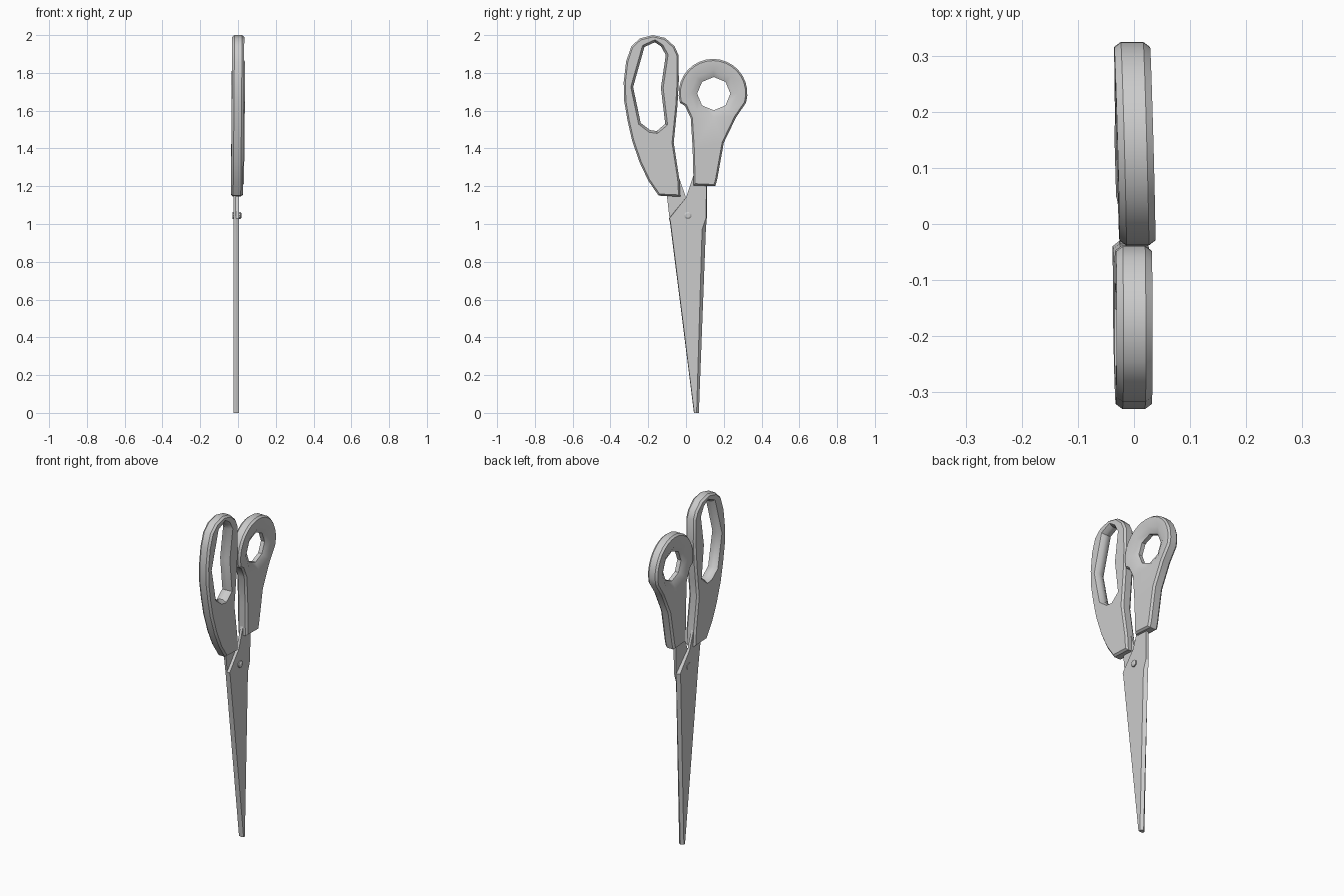
import bpy, bmesh, math
from mathutils import Vector

cube = bpy.data.objects.get("Cube")
if cube:
    bpy.data.objects.remove(cube, do_unlink=True)

grey = bpy.data.materials.new("plain grey")
grey.use_nodes = True
GREY = (0.6, 0.6, 0.6, 1)
grey.diffuse_color = GREY
grey.node_tree.nodes["Principled BSDF"].inputs["Base Color"].default_value = GREY


def finish(name, bm, angle=35):
    bmesh.ops.recalc_face_normals(bm, faces=bm.faces)
    mesh = bpy.data.meshes.new(name)
    bm.to_mesh(mesh)
    bm.free()
    mesh.materials.append(grey)
    obj = bpy.data.objects.new(name, mesh)
    bpy.context.collection.objects.link(obj)
    bpy.ops.object.select_all(action='DESELECT')
    obj.select_set(True)
    bpy.context.view_layer.objects.active = obj
    bpy.ops.object.shade_smooth_by_angle(angle=math.radians(angle))
    return obj


def arc(cy, cz, r, start, end, steps):
    angles = [math.radians(start + (end - start) * i / steps) for i in range(steps + 1)]
    return [(cy + r * math.cos(a), cz + r * math.sin(a)) for a in angles]


def grow(pts, d):
    """Mitred offset of a closed outline, outwards for positive d."""
    pts = [Vector(p) for p in pts]
    n = len(pts)
    area = sum(pts[i - 1].cross(pts[i]) for i in range(n))
    side = 1 if area > 0 else -1
    out = []
    for i in range(n):
        a = (pts[i] - pts[i - 1]).normalized()
        b = (pts[(i + 1) % n] - pts[i]).normalized()
        na, nb = Vector((a.y, -a.x)) * side, Vector((b.y, -b.x)) * side
        out.append(pts[i] + (na + nb) * d / max(1 + na.dot(nb), 0.5))
    return out


def loft(bm, sections):
    """Join (x, outline) sections by side walls and return the end loops."""
    rings = [[bm.verts.new((x, p[0], p[1])) for p in pts] for x, pts in sections]
    n = len(rings[0])
    for low, high in zip(rings, rings[1:]):
        for i in range(n):
            j = (i + 1) % n
            bm.faces.new((low[i], low[j], high[j], high[i]))
    return rings[0], rings[-1]


def handle(name, outline, hole, flare, lean, centre):
    """Flat grip with chamfered rim and a finger hole flaring to both sides."""
    half, chamfer = 0.032, 0.009
    bm = bmesh.new()
    inner = grow(outline, -chamfer)
    wide = grow(hole, flare)
    rims = loft(bm, [(-half, inner), (-half + 0.012, outline),
                     (half - 0.012, outline), (half, inner)])
    holes = loft(bm, [(-half, wide), (-0.012, hole), (0.012, hole), (half, wide)])
    for rim, gap, side in zip(rims, holes, (-1, 1)):
        edges = [bm.edges.get((ring[i - 1], ring[i]))
                 for ring in (rim, gap) for i in range(len(ring))]
        bmesh.ops.triangle_fill(bm, use_beauty=True, edges=edges, normal=(side, 0, 0))
    for v in bm.verts:
        v.co.x += lean * (v.co.y - centre) + 0.008 * (v.co.z - 1.85)
    return finish(name, bm)


def plate(name, x_inner, inner, x_outer, outer):
    """Steel blade whose outer face may be narrower than its inner face."""
    bm = bmesh.new()
    for ring in loft(bm, [(x_inner, inner), (x_outer, outer)]):
        bm.faces.new(ring)
    return finish(name, bm, 15)


# Long finger grip
large_outline = [
    (-0.03, 1.145), (-0.035, 1.235), (-0.065, 1.43), (-0.055, 1.53),
    (-0.045, 1.63), (-0.038, 1.76), (-0.04, 1.895), (-0.06, 1.94),
    (-0.11, 1.985), (-0.175, 2.0), (-0.245, 1.982), (-0.29, 1.94),
    (-0.317, 1.86), (-0.33, 1.75), (-0.327, 1.65), (-0.31, 1.55),
    (-0.285, 1.44), (-0.245, 1.325), (-0.2, 1.23), (-0.145, 1.15)]
large_hole = [
    (-0.165, 1.962), (-0.22, 1.937), (-0.28, 1.725), (-0.24, 1.535),
    (-0.19, 1.497), (-0.155, 1.492), (-0.11, 1.53), (-0.133, 1.72),
    (-0.107, 1.895), (-0.132, 1.94)]
handle("large_handle", large_outline, large_hole, 0.012, -0.003, -0.18)

# Round thumb grip
small_outline = arc(0.143, 1.692, 0.182, -16, 196, 18) + [
    (-0.005, 1.625), (0.025, 1.56), (0.035, 1.4), (0.04, 1.205),
    (0.155, 1.2), (0.165, 1.235), (0.2, 1.43), (0.265, 1.565)]
small_hole = arc(0.147, 1.69, 0.088, 0, 315, 7)
handle("small_handle", small_outline, small_hole, 0.035, -0.027, 0.24)

# Crossed blades with ground edges
thumb_blade = [
    (0.04, 1.26), (0.11, 1.26), (0.11, 1.03), (0.105, 0.97), (0.068, 0.0),
    (0.042, 0.0), (-0.085, 1.01), (-0.09, 1.03), (0.0, 1.14)]
thumb_face = [
    (0.04, 1.26), (0.11, 1.26), (0.105, 1.03), (0.085, 0.97), (0.056, 0.0),
    (0.044, 0.0), (-0.082, 1.01), (-0.087, 1.03), (0.0, 1.14)]
plate("thumb_blade", -0.01, thumb_blade, 0.006, thumb_face)

finger_blade = [
    (-0.035, 1.24), (-0.105, 1.24), (-0.1, 1.14), (-0.085, 1.01), (0.042, 0.0),
    (0.068, 0.0), (0.105, 0.97), (0.108, 1.03), (0.0, 1.14)]
finger_face = [
    (-0.035, 1.24), (-0.105, 1.24), (-0.1, 1.14), (-0.08, 1.01), (0.045, 0.0),
    (0.056, 0.0), (0.085, 0.97), (0.09, 1.03), (0.0, 1.14)]
plate("finger_blade", -0.01, finger_blade, -0.025, finger_face)

# Pivot screw with a domed head
screw = arc(0.01, 1.045, 0.02, 0, 324, 9)
plate("pivot_screw", -0.028, screw, 0.013, screw)
plate("pivot_screw_head", 0.013, screw, 0.018, grow(screw, -0.008))
